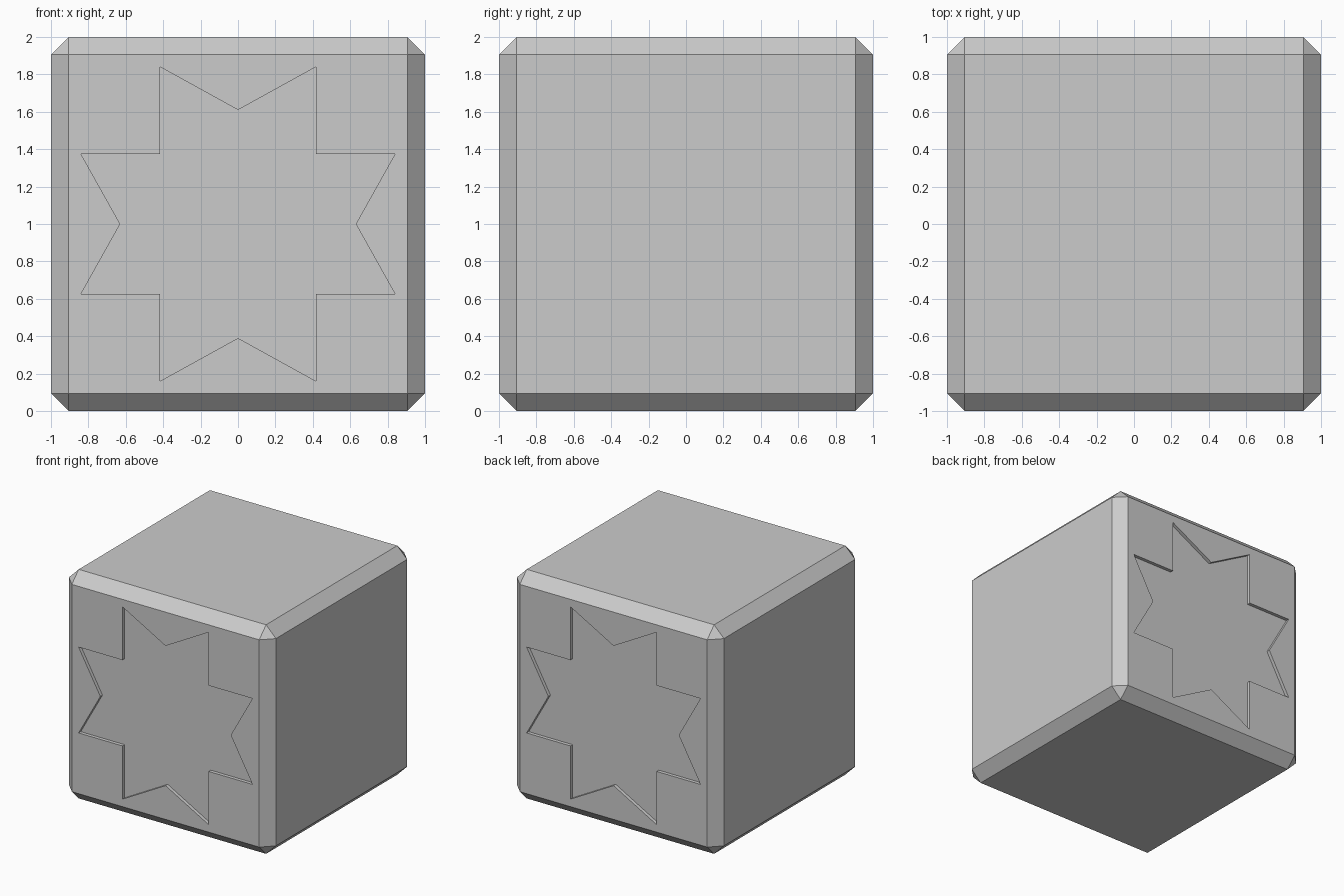
import bpy, bmesh
from mathutils import Vector

if "Cube" in bpy.data.objects:
    bpy.data.objects.remove(bpy.data.objects["Cube"])

CHAMFER = 0.095
DEPTH = 0.03


def link(name, bm):
    bmesh.ops.recalc_face_normals(bm, faces=bm.faces)
    mesh = bpy.data.meshes.new(name)
    bm.to_mesh(mesh)
    bm.free()
    obj = bpy.data.objects.new(name, mesh)
    bpy.context.collection.objects.link(obj)
    return obj


# Cube body with flat chamfered edges
bm = bmesh.new()
bmesh.ops.create_cube(bm, size=2)
bmesh.ops.translate(bm, verts=bm.verts, vec=(0, 0, 1))
bmesh.ops.bevel(bm, geom=bm.edges[:], offset=CHAMFER, offset_type='OFFSET',
                segments=1, affect='EDGES')
block = link("chamfered_block", bm)

# Star outline: one quarter, mirrored around the face centre
quarter = [(0.63, 0), (0.84, 0.375), (0.417, 0.375), (0.417, 0.84), (0, 0.61)]
half = quarter + [(-x, z) for x, z in quarter[-2::-1]]
outline = half + [(x, -z) for x, z in half[-2:0:-1]]


# Shallow star recess on the front and back faces
def star_cutter(name, side):
    bm = bmesh.new()
    inner = side * (1 - DEPTH)
    face = bm.faces.new([bm.verts.new((x, inner, z + 1)) for x, z in outline])
    ext = bmesh.ops.extrude_face_region(bm, geom=[face], use_keep_orig=True)
    verts = [v for v in ext["geom"] if isinstance(v, bmesh.types.BMVert)]
    bmesh.ops.translate(bm, verts=verts, vec=Vector((0, side * 0.2, 0)))
    cutter = link(name, bm)
    cutter.hide_render = True
    cutter.display_type = 'WIRE'
    mod = block.modifiers.new(name, 'BOOLEAN')
    mod.operation = 'DIFFERENCE'
    mod.solver = 'EXACT'
    mod.object = cutter


star_cutter("front_star_cutter", -1)
star_cutter("back_star_cutter", 1)
